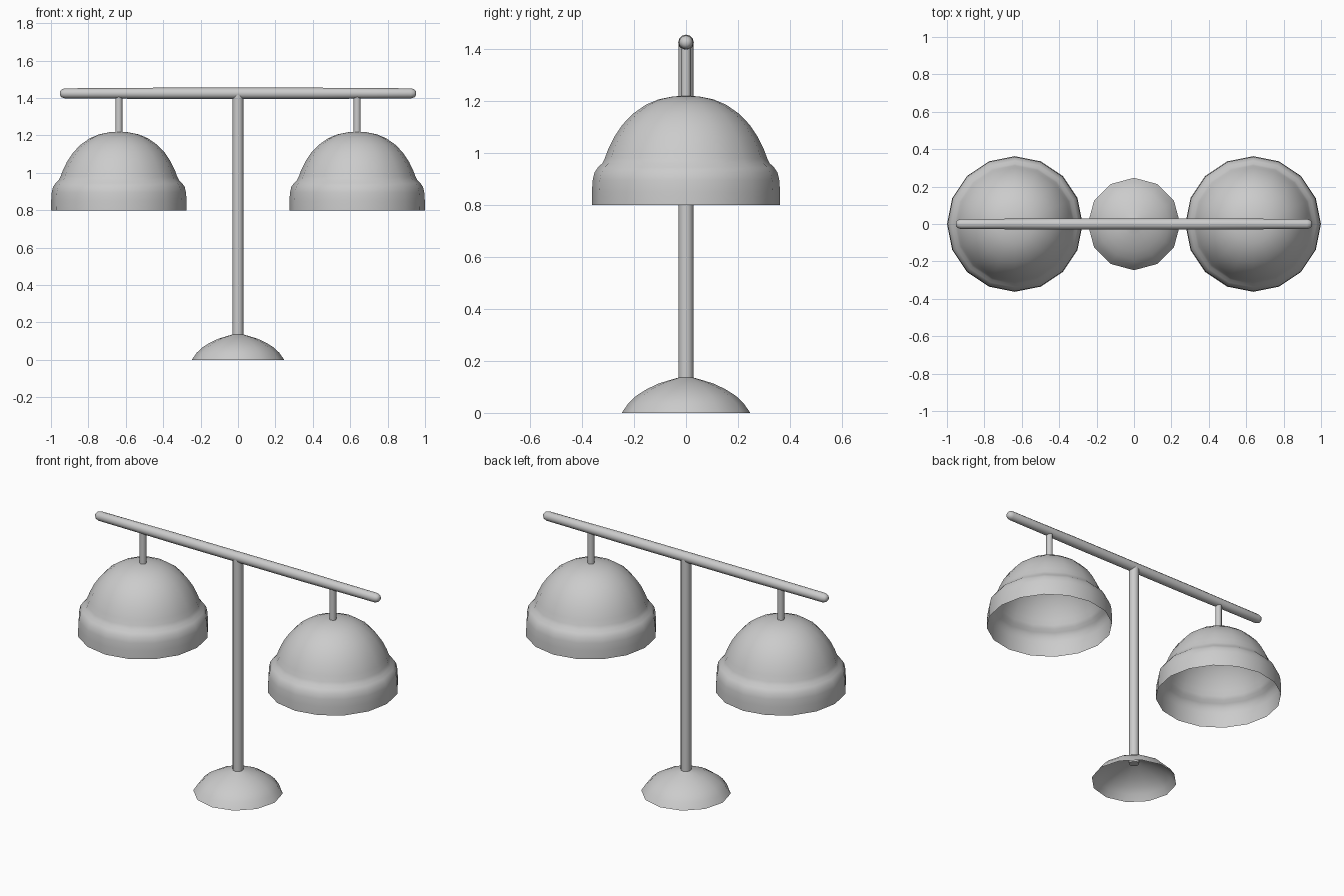
import bpy, bmesh, math
from mathutils import Matrix, Vector

if "Cube" in bpy.data.objects:
    bpy.data.objects.remove(bpy.data.objects["Cube"])


def lathe(name, profile, sides, location=(0, 0, 0), axis='Z'):
    """Spin an (r, z) profile; rings with r = 0 become a single pole."""
    bm = bmesh.new()
    rings = []
    for r, z in profile:
        if r == 0:
            rings.append([bm.verts.new((0, 0, z))])
        else:
            rings.append([bm.verts.new((r * math.cos(a), r * math.sin(a), z))
                          for a in (2 * math.pi * i / sides for i in range(sides))])
    for a, b in zip(rings, rings[1:]):
        for i in range(sides):
            j = (i + 1) % sides
            if len(a) == 1:
                bm.faces.new((a[0], b[j], b[i]))
            elif len(b) == 1:
                bm.faces.new((a[i], a[j], b[0]))
            else:
                bm.faces.new((a[i], a[j], b[j], b[i]))
    if axis == 'X':
        bmesh.ops.transform(bm, matrix=Matrix.Rotation(math.pi / 2, 4, 'Y'), verts=bm.verts)
    bmesh.ops.translate(bm, vec=Vector(location), verts=bm.verts)
    mesh = bpy.data.meshes.new(name)
    bm.to_mesh(mesh)
    bm.free()
    obj = bpy.data.objects.new(name, mesh)
    bpy.context.collection.objects.link(obj)
    bpy.ops.object.select_all(action='DESELECT')
    obj.select_set(True)
    bpy.context.view_layer.objects.active = obj
    bpy.ops.object.shade_smooth_by_angle(angle=math.radians(50))
    return obj


def rod(name, radius, z0, z1, x=0, sides=12):
    return lathe(name, [(0, z0), (radius, z0), (radius, z1), (0, z1)], sides, (x, 0, 0))


# Hollow domed foot
lathe("base", [(0.247, 0), (0.222, 0.037), (0.19, 0.067), (0.15, 0.092),
               (0.105, 0.113), (0.06, 0.127), (0.028, 0.136)], 12)

# Upright post
rod("post", 0.029, 0.115, 1.42)

# Crossbar with rounded ends
half = [(0.03, 0.45), (0.028, 0.70), (0.027, 0.925), (0.022, 0.942), (0.012, 0.951), (0, 0.952)]
lathe("crossbar", [(r, -x) for r, x in reversed(half)] + half, 12, (0, 0, 1.425), 'X')

# Hanging shades, open underneath, each on a short rod
shade = [(0.3625, 0.80), (0.362, 0.85), (0.359, 0.895), (0.352, 0.925),
         (0.338, 0.945), (0.322, 0.96), (0.312, 0.98), (0.301, 1.01),
         (0.277, 1.06), (0.245, 1.108), (0.205, 1.15), (0.155, 1.185),
         (0.105, 1.206), (0.05, 1.217), (0, 1.22)]
for side, x in (("left", -0.637), ("right", 0.637)):
    lathe(side + "_shade", shade, 16, (x, 0, 0))
    rod(side + "_hanger", 0.019, 1.19, 1.42, x)
